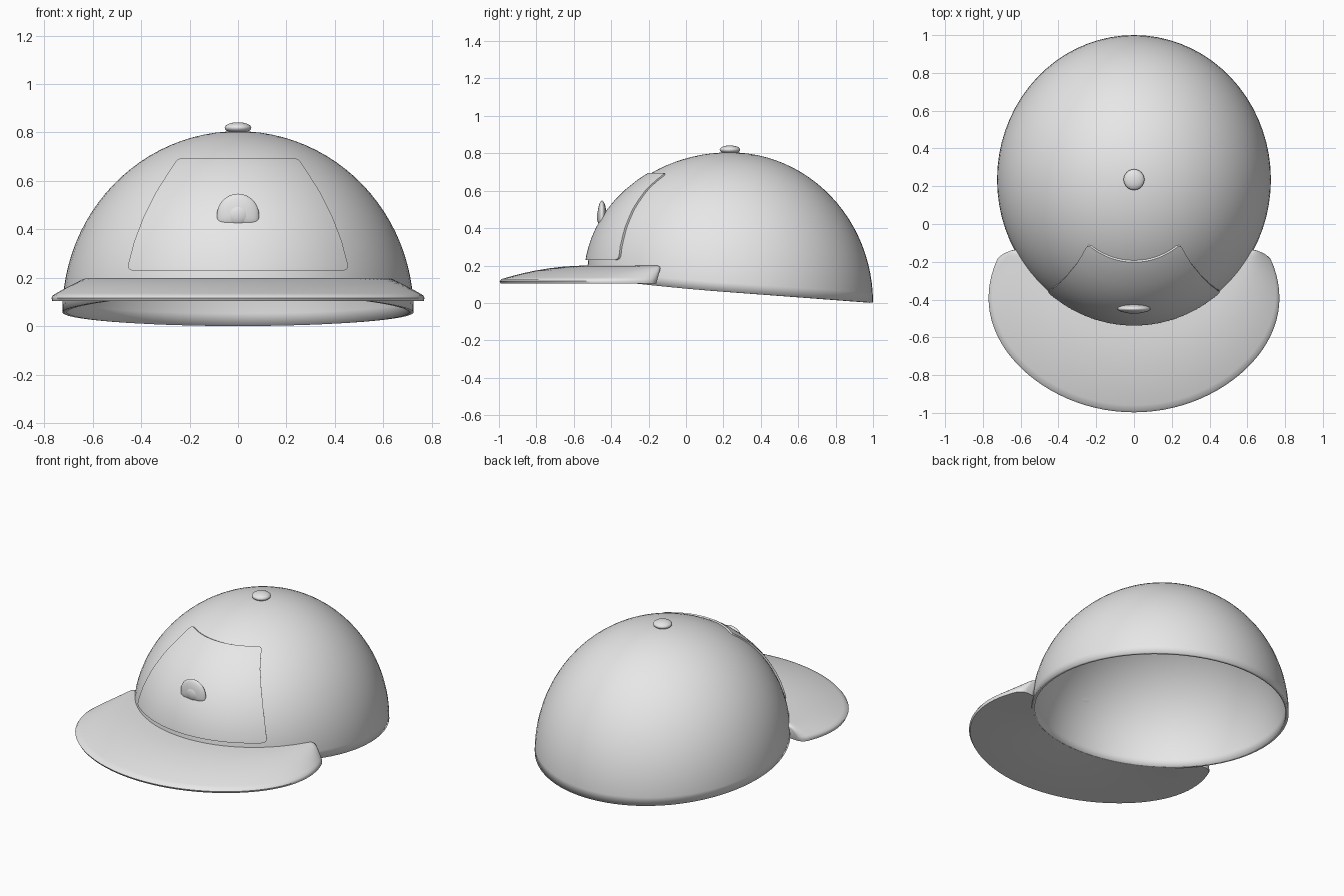
import bpy, bmesh, math
from math import sin, cos, pi, sqrt

if "Cube" in bpy.data.objects:
    bpy.data.objects.remove(bpy.data.objects["Cube"])

fabric = bpy.data.materials.new("grey_fabric")
fabric.diffuse_color = (0.8, 0.8, 0.8, 1)
fabric.use_nodes = True
fabric.node_tree.nodes["Principled BSDF"].inputs["Base Color"].default_value = fabric.diffuse_color

CY, RX, RY, TOP = 0.235, 0.725, 0.765, 0.805


def rim_z(y):
    lift = 0.022 * (min(y - 0.2, 0) / 0.735) ** 2
    return 0.0015 + 0.0735 * (1 - y) + lift


def dome_point(a, lat):
    """Point on the crown; the rim slopes down towards the back."""
    y = CY + RY * cos(lat) * sin(a)
    base = rim_z(CY + RY * sin(a)) * (1 - sin(lat))
    return RX * cos(lat) * cos(a), y, base + TOP * sin(lat)


def make(name, verts, faces, angle=40):
    me = bpy.data.meshes.new(name)
    me.from_pydata(verts, [], faces)
    bm = bmesh.new()
    bm.from_mesh(me)
    bmesh.ops.remove_doubles(bm, verts=bm.verts, dist=1e-5)
    bmesh.ops.recalc_face_normals(bm, faces=bm.faces)
    bm.to_mesh(me)
    bm.free()
    ob = bpy.data.objects.new(name, me)
    bpy.context.collection.objects.link(ob)
    me.materials.append(fabric)
    bpy.ops.object.select_all(action='DESELECT')
    ob.select_set(True)
    bpy.context.view_layer.objects.active = ob
    bpy.ops.object.shade_smooth_by_angle(angle=math.radians(angle))
    return ob


def grid_faces(rows, cols, closed=False):
    n = cols if closed else cols - 1
    return [(r * cols + c, r * cols + (c + 1) % cols,
             (r + 1) * cols + (c + 1) % cols, (r + 1) * cols + c)
            for r in range(rows - 1) for c in range(n)]


def interp(x, table):
    for (x0, y0), (x1, y1) in zip(table, table[1:]):
        if x <= x1:
            return y0 + (y1 - y0) * (x - x0) / (x1 - x0)
    return table[-1][1]


def ellipsoid(name, loc, size, reshape=None):
    bm = bmesh.new()
    bmesh.ops.create_uvsphere(bm, u_segments=32, v_segments=16, radius=1)
    verts = []
    for v in bm.verts:
        p = reshape(v.co) if reshape else v.co
        verts.append([loc[i] + p[i] * size[i] for i in range(3)])
    faces = [[v.index for v in f.verts] for f in bm.faces]
    bm.free()
    return make(name, verts, faces)


# Crown: hollow shell with a sloping rim
SEG, RINGS = 72, 24
crown_verts = [dome_point(2 * pi * c / SEG, pi / 2 * r / RINGS)
               for r in range(RINGS) for c in range(SEG)]
crown_faces = grid_faces(RINGS, SEG, True)
crown_verts.append((0, CY, TOP))
last = (RINGS - 1) * SEG
crown_faces += [(last + c, last + (c + 1) % SEG, RINGS * SEG) for c in range(SEG)]
crown = make("crown", crown_verts, crown_faces)
# recalculated normals may face inwards on an open shell
if crown.data.polygons[len(crown.data.polygons) - 1].normal.z < 0:
    crown.data.flip_normals()
shell = crown.modifiers.new("shell", 'SOLIDIFY')
shell.thickness = 0.018
shell.offset = -1

# Front panel: thin raised patch following the crown
WIDTH = [(0.23, 0.430), (0.236, 0.443), (0.25, 0.447), (0.35, 0.421), (0.45, 0.383),
         (0.55, 0.333), (0.65, 0.270), (0.675, 0.253), (0.685, 0.242), (0.69, 0.228)]
LEVELS = [0.23, 0.236, 0.25, 0.3, 0.35, 0.4, 0.45, 0.5, 0.55, 0.6, 0.65, 0.675, 0.685, 0.69]
COLS = 33


def panel_layer(middle, side, rise):
    """Patch of the crown pushed outwards, and upwards towards its top."""
    pts = []
    for z in LEVELS:
        for c in range(COLS):
            u = 2 * c / (COLS - 1) - 1
            x = interp(z, WIDTH) * u
            a, lat = -pi / 2, 0.5
            for _ in range(12):  # settle on the crown point at this x and z
                base = rim_z(CY + RY * sin(a))
                lat = math.asin((z - base) / (TOP - base))
                a = -math.acos(max(-1, min(1, x / (RX * cos(lat)))))
            px, py, pz = dome_point(a, lat)
            k = middle + (side - middle) * u * u
            pts.append((px * k, CY + (py - CY) * k, pz + rise * (z - 0.23) / 0.46))
    return pts


rows = len(LEVELS)
n = rows * COLS
g = grid_faces(rows, COLS)
border = (list(range(COLS)) + [r * COLS + COLS - 1 for r in range(1, rows)]
          + [(rows - 1) * COLS + c for c in range(COLS - 2, -1, -1)]
          + [r * COLS for r in range(rows - 2, 0, -1)])
walls = [(a, b, b + n, a + n) for a, b in zip(border, border[1:] + border[:1])]
make("front_panel", panel_layer(1.020, 1.017, 0.005) + panel_layer(0.995, 0.995, 0),
     g + [tuple(i + n for i in f) for f in g] + walls)

# Visor: wedge, thick at the crown and thin at the outer edge
US = [-1, -0.992, -0.975] + [-0.95 + 1.9 * i / 56 for i in range(57)] + [0.975, 0.992, 1]
TS = [0, 0.15, 0.3, 0.45, 0.6, 0.72, 0.83, 0.92, 0.98, 1]
END = {1: (0.74, 0.86), 0.992: (0.92, 0.94), 0.975: (0.98, 0.99)}
BOTTOM = 0.104
visor_verts = []
for u in US:
    out, high = END.get(abs(u), (1, 1))
    ai = -pi / 2 + u * math.radians(61)
    ao = -pi / 2 + u * math.radians(116)
    ix, iy = (RX - 0.008) * cos(ai), CY + (RY - 0.008) * sin(ai)
    trim = 1 - 0.012 * sin(2 * ao) ** 2 if sin(ao) < 0 else 1
    ox, oy = 0.77 * cos(ao) * trim, -0.393 + 0.604 * sin(ao) * trim
    loop = [(t, BOTTOM + high * (0.020 + 0.076 * (1 - t * t)) - (0.008 if t == 1 else 0))
            for t in TS]
    # the underside rises a little to meet the crown's rim
    hollow = max(0, rim_z(iy) - BOTTOM)
    loop += [(t, BOTTOM + hollow * (1 - t) ** 2) for t in (0.985, 0.8, 0.5, 0.25, 0)]
    for t, z in loop:
        k = t * out
        # the end faces lean back towards the top
        lean = 0.03 * max(0, (abs(u) - 0.95) / 0.05) * (1 - (z - BOTTOM) / 0.1)
        visor_verts.append((ix + (ox - ix) * k, iy + (oy - iy) * k - lean, z))
L = len(TS) + 5
visor_faces = grid_faces(len(US), L, True)
visor_faces += [tuple(range(L)), tuple((len(US) - 1) * L + i for i in range(L))]
make("visor", visor_verts, visor_faces, 50)

# Button on top of the crown
ellipsoid("top_button", (0, CY, 0.819), (0.055, 0.055, 0.023))


# Badge: lens with a round top and flattened base, and a small boss in its middle
def badge_shape(p):
    if p.z >= 0:
        return p.x, p.y, p.z
    r = sqrt(p.x ** 2 + p.z ** 2)
    k = r / max((abs(p.x) ** 4 + abs(p.z) ** 4) ** 0.25, 1e-6)
    return p.x * k, p.y, p.z * k * 0.53


ellipsoid("badge", (0, -0.449, 0.459), (0.087, 0.024, 0.088), badge_shape)
ellipsoid("badge_boss", (0, -0.455, 0.461), (0.05, 0.022, 0.046))
